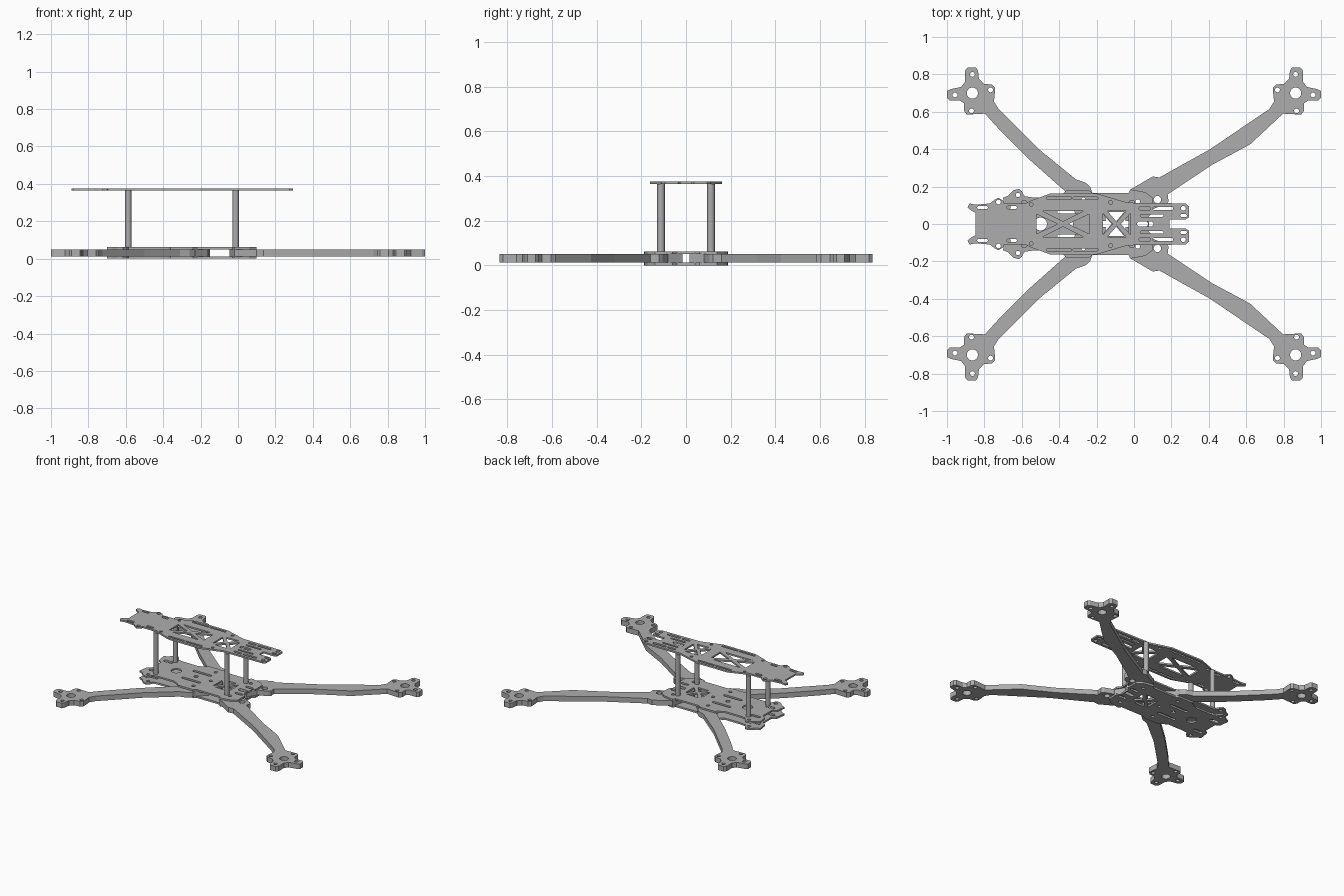
import bpy, bmesh
from math import pi, cos, sin

cube = bpy.data.objects.get("Cube")
if cube:
    bpy.data.objects.remove(cube)

grey = bpy.data.materials.new("carbon_grey")
grey.use_nodes = True
grey.diffuse_color = (0.42, 0.42, 0.42, 1)
grey.node_tree.nodes["Principled BSDF"].inputs["Base Color"].default_value = grey.diffuse_color


def plate(name, outline, holes, bottom, top):
    """Flat sheet cut from an outline with holes."""
    curve = bpy.data.curves.new(name, "CURVE")
    curve.dimensions = "2D"
    curve.fill_mode = "BOTH"
    curve.extrude = (top - bottom) / 2
    for loop in [outline] + holes:
        spline = curve.splines.new("POLY")
        spline.points.add(len(loop) - 1)
        for point, (x, y) in zip(spline.points, loop):
            point.co = (x, y, 0, 1)
        spline.use_cyclic_u = True
        spline.use_smooth = False
    temp = bpy.data.objects.new(name + "_curve", curve)
    bpy.context.collection.objects.link(temp)
    mesh = bpy.data.meshes.new_from_object(temp.evaluated_get(bpy.context.evaluated_depsgraph_get()))
    bpy.data.objects.remove(temp)
    bm = bmesh.new()
    bm.from_mesh(mesh)
    bmesh.ops.remove_doubles(bm, verts=bm.verts, dist=0.0001)
    bmesh.ops.recalc_face_normals(bm, faces=bm.faces)
    bm.to_mesh(mesh)
    bm.free()
    mesh.materials.clear()
    mesh.materials.append(grey)
    obj = bpy.data.objects.new(name, mesh)
    obj.location.z = (bottom + top) / 2
    bpy.context.collection.objects.link(obj)


def flip(loop):
    return [(x, -y) for x, y in reversed(loop)]


def symmetric(half):
    return half + flip(half)


def both(loops):
    return loops + [flip(loop) for loop in loops]


def slot(x0, x1, y, r, n=6):
    """Round-ended slot; a circle when x0 equals x1."""
    right = [(x1 + r * cos(a), y + r * sin(a)) for a in [pi * (i / n - 0.5) for i in range(n + 1)]]
    left = [(x0 - r * cos(a), y - r * sin(a)) for a in [pi * (i / n - 0.5) for i in range(n + 1)]]
    return right + left if x1 > x0 else right[:-1] + left[:-1]


def hole(x, y, r):
    return slot(x, x, y, r, 8)


def truss(x0, x1, h, gap):
    """Four triangular windows around a crossed brace."""
    m = (x0 + x1) / 2
    g = gap * 1.6
    side = [(x0 + g, h), (x1 - g, h), (m, g * 0.5)]
    return both([side]) + [[(x0, h - gap), (x0, gap - h), (m - g, 0)],
                           [(x1, h - gap), (x1, gap - h), (m + g, 0)]]


# Arms with cross-shaped motor mounts
mount = [(.067, -.11), (-.03, -.115), (-.045, -.095), (-.045, -.055), (-.067, -.04), (-.12, -.04),
         (-.136, -.025), (-.136, .01), (-.12, .02), (-.06, .033), (-.04, .06), (-.04, .12),
         (-.025, .136), (.02, .136), (.03, .12), (.035, .077), (.06, .05), (.105, .045),
         (.12, .03), (.12, 0), (.115, -.045), (.14, -.085)]
mount_holes = [hole(0, 0, .03)] + [hole(x, y, .013) for x, y in
               [(0, .1), (-.093, -.01), (-.005, -.095), (.097, .017)]]
right_beam = [(-.5, .393), (-.31, .238), (-.26, .222), (-.235, .2), (-.225, .17), (-.16, .11),
              (-.15, .015), (-.3, .015), (-.33, .1), (-.355, .163), (-.56, .345), (-.72, .505)]
left_beam = [(.404, .398), (.136, .249), (.1, .254), (-.02, .184), (-.045, .1), (-.045, .015),
             (.06, .015), (.1, .08), (.17, .105), (.185, .12), (.18, .158), (.42, .318), (.62, .425)]

for side, sx, beam, screws in [("right", 1, right_beam, [hole(-.27, .13, .012)]),
                               ("left", -1, left_beam, [hole(.125, .13, .02), hole(.02, .12, .012)])]:
    def place(loop):
        return [(sx * (x - .864), y + .7) for x, y in loop]
    outline = place(mount) + beam
    holes = [place(h) for h in mount_holes] + screws
    plate("back_" + side + "_arm", outline, holes, .013, .05)
    plate("front_" + side + "_arm", flip(outline), [flip(h) for h in holes], .013, .05)

# Lower and middle body plates clamping the arms
body = symmetric([(-.66, .05), (-.69, .07), (-.7, .14), (-.675, .15), (-.645, .18), (-.615, .188),
                  (-.6, .175), (-.585, .148), (-.54, .142), (-.42, .142), (-.375, .165), (-.36, .18),
                  (-.24, .18), (-.22, .165), (-.03, .165), (-.02, .185), (.06, .17), (.1, .14),
                  (.1, .06), (.08, .04)])
body_holes = truss(-.165, -.03, .065, .014) + both(
    [slot(-.4, -.27, .065, .01), hole(-.27, .13, .012), hole(-.62, .155, .012),
     hole(.02, .12, .012), slot(-.65, -.6, .085, .012), slot(.03, .07, .06, .01)])
body_holes += [hole(-.5, 0, .035), hole(-.22, 0, .012), hole(-.34, 0, .015), slot(.02, .06, 0, .015)]
plate("bottom_plate", body, body_holes, 0, .013)
plate("middle_plate", body, body_holes, .05, .062)

# Long top plate with lightening windows and a forked end
top = symmetric([(-.847, .06), (-.87, .072), (-.89, .088), (-.88, .11), (-.845, .103), (-.77, .11),
                 (-.745, .13), (-.725, .14), (-.7, .125), (-.695, .11), (-.58, .11), (-.56, .122),
                 (-.45, .162), (-.195, .162), (-.035, .114), (.275, .11), (.293, .095), (.293, .035),
                 (.275, .024), (.19, .024)])
top_holes = truss(-.52, -.24, .07, .018) + truss(-.165, -.02, .07, .014) + both(
    [slot(-.46, -.34, .138, .007), slot(-.32, -.2, .138, .007), slot(-.83, -.79, .088, .009),
     slot(-.67, -.635, .088, .009), hole(-.725, .117, .013), hole(-.55, .105, .01),
     hole(-.125, .115, .01), slot(.035, .08, .083, .009), slot(.11, .2, .083, .009),
     hole(.264, .084, .013), slot(.255, .275, .045, .008), slot(.04, .15, .045, .007)])
top_holes.append(slot(.03, .09, 0, .014))
plate("top_plate", top, top_holes, .364, .376)

# Standoff posts
for fore, x in [("right", -.587), ("left", -.012)]:
    for end, y in [("front", -.112), ("back", .112)]:
        bpy.ops.mesh.primitive_cylinder_add(vertices=24, radius=.017, depth=.302, location=(x, y, .213))
        post = bpy.context.object
        post.name = end + "_" + fore + "_standoff"
        post.data.materials.append(grey)
        bpy.ops.object.shade_smooth_by_angle()
